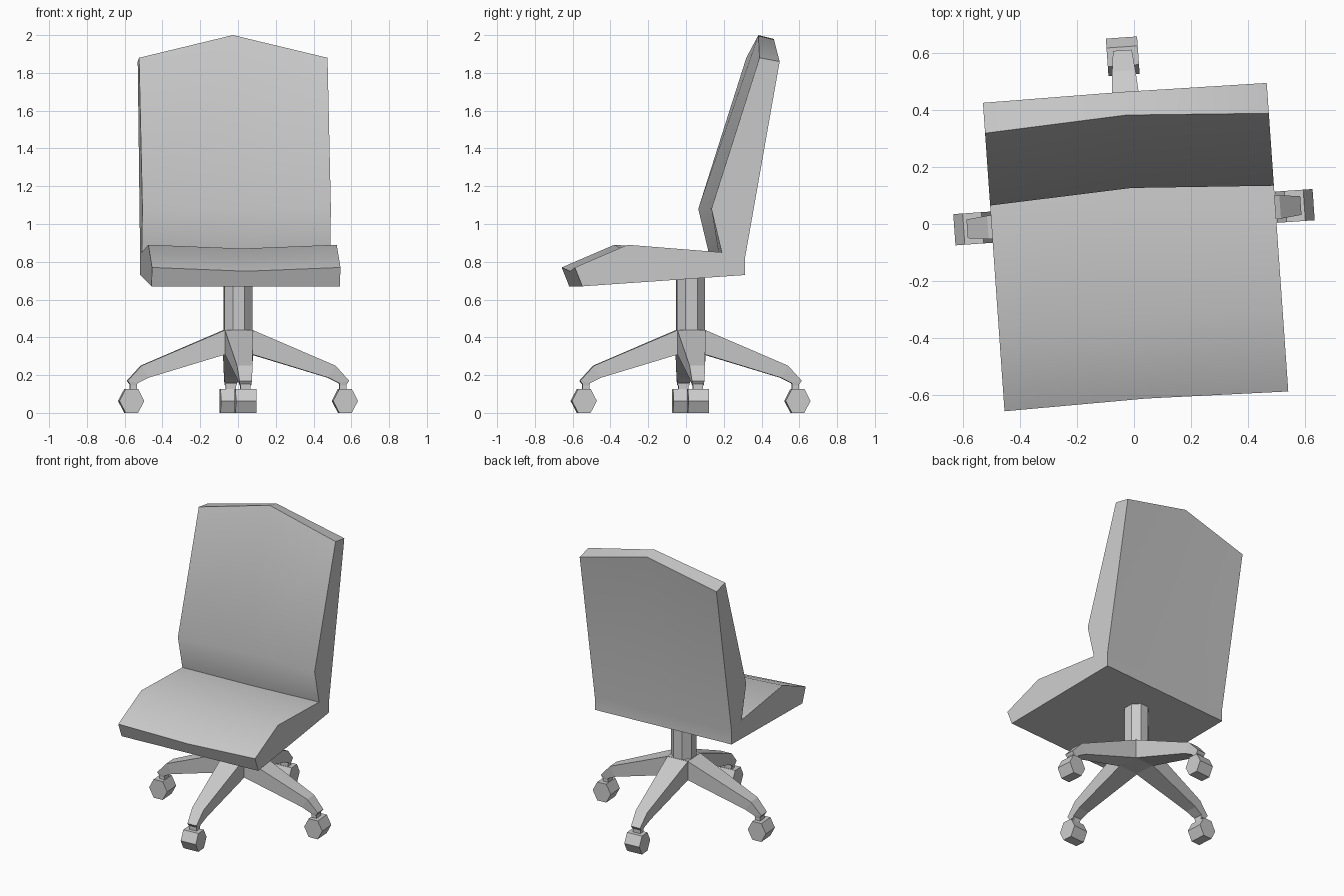
import bpy, math
from mathutils import Matrix, Vector

if "Cube" in bpy.data.objects:
    bpy.data.objects.remove(bpy.data.objects["Cube"])

TURN = Matrix.Rotation(math.radians(4), 4, 'Z')          # whole chair is turned slightly
BASE = Matrix.Translation((0, 0.024, 0)) @ TURN          # centre of the swivel base


def make(name, verts, faces, matrix, smooth=None):
    me = bpy.data.meshes.new(name)
    me.from_pydata([matrix @ Vector(v) for v in verts], [], faces)
    me.update()
    ob = bpy.data.objects.new(name, me)
    bpy.context.collection.objects.link(ob)
    bpy.ops.object.select_all(action='DESELECT')
    ob.select_set(True)
    bpy.context.view_layer.objects.active = ob
    bpy.ops.object.mode_set(mode='EDIT')
    bpy.ops.mesh.select_all(action='SELECT')
    bpy.ops.mesh.normals_make_consistent(inside=False)
    bpy.ops.object.mode_set(mode='OBJECT')
    if smooth:
        bpy.ops.object.shade_smooth_by_angle(angle=math.radians(smooth))
    return ob


def loft(name, rings, matrix, smooth=None):
    """Skin equal-sized closed rings and cap both ends."""
    n = len(rings[0])
    verts = [p for ring in rings for p in ring]
    faces = [(k * n + i, k * n + (i + 1) % n, (k + 1) * n + (i + 1) % n, (k + 1) * n + i)
             for k in range(len(rings) - 1) for i in range(n)]
    faces += [tuple(range(n)), tuple(range(len(verts) - n, len(verts)))]
    return make(name, verts, faces, matrix, smooth)


# Seat and backrest: side profile (y, z) and the slightly dished middle profile
side = [(-0.625, 0.77), (-0.345, 0.89), (0.155, 0.85), (0.10, 1.08), (0.355, 1.88),
        (0.462, 1.86), (0.278, 0.82), (0.278, 0.73), (-0.585, 0.67)]
middle = [(-0.615, 0.75), (-0.345, 0.87), (0.175, 0.835), (0.127, 1.08), (0.384, 2.0),
          (0.466, 1.98), (0.278, 0.82), (0.278, 0.73), (-0.585, 0.67)]
loft("seat_and_backrest",
     [[(x, y, z) for y, z in prof] for x, prof in ((-0.5, side), (0, middle), (0.5, side))],
     TURN, 35)

# Support column
loft("column",
     [[(0.08 * math.cos(math.radians(22.5 + 45 * i)),
        0.08 * math.sin(math.radians(22.5 + 45 * i)), z) for i in range(8)]
      for z in (0.42, 0.74)], BASE)

# Hub block where the legs meet
loft("hub", [[(-.075, -.075, z), (.075, -.075, z), (.075, .075, z), (-.075, .075, z)]
             for z in (0.31, 0.44)], BASE)

# Leg stations: half width, top (r, z), bottom (r, z)
stations = [(0.075, (0.07, 0.44), (0.07, 0.31)),
            (0.041, (0.515, 0.25), (0.475, 0.187)),
            (0.033, (0.588, 0.17), (0.535, 0.157)),
            (0.030, (0.57, 0.145), (0.54, 0.145))]
leg_rings = [[(t[0], -w, t[1]), (t[0], w, t[1]), (b[0], w, b[1]), (b[0], -w, b[1])]
             for w, t, b in stations]
neck_rings = [[(0.537, -.027, z), (0.575, -.027, z), (0.575, .027, z), (0.537, .027, z)]
              for z in (0.11, 0.155)]
# Six-sided caster wheel
wheel_rings = [[(0.567 + 0.066 * math.cos(i * math.pi / 3), y,
                 0.0635 + 0.0733 * math.sin(i * math.pi / 3)) for i in range(6)]
               for y in (-0.055, 0.055)]

for i, tag in enumerate(("right", "back", "left", "front")):
    m = BASE @ Matrix.Rotation(i * math.pi / 2, 4, 'Z')
    loft(tag + "_leg", leg_rings, m)
    loft(tag + "_caster_neck", neck_rings, m)
    loft(tag + "_caster_wheel", wheel_rings, m)
